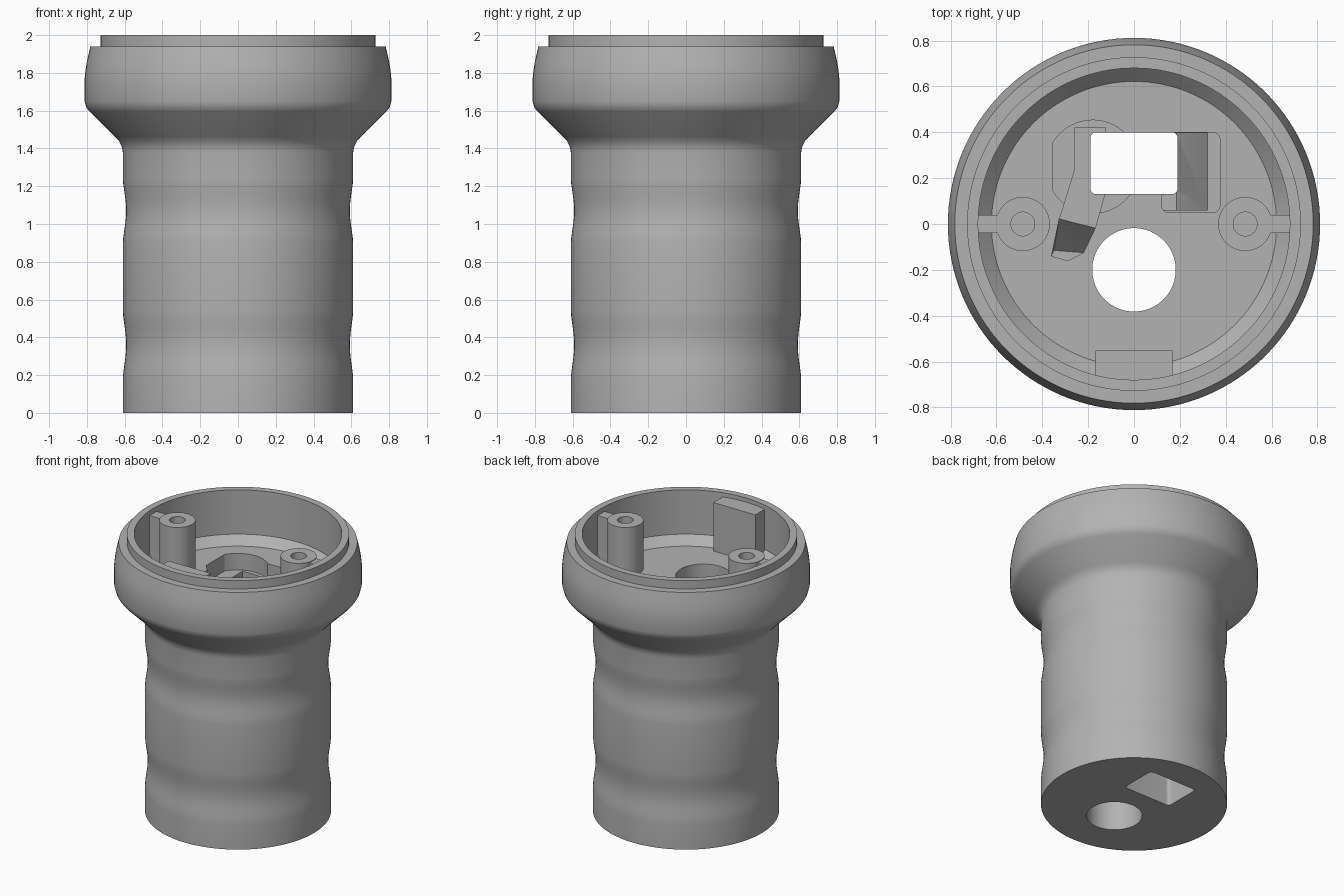
import bpy, bmesh, math

default = bpy.data.objects.get("Cube")
if default:
    bpy.data.objects.remove(default, do_unlink=True)

grey = bpy.data.materials.new("plain_grey")
grey.use_nodes = True
colour = (0.45, 0.45, 0.45, 1)
grey.diffuse_color = colour
grey.node_tree.nodes["Principled BSDF"].inputs["Base Color"].default_value = colour


def finish(name, bm):
    bmesh.ops.recalc_face_normals(bm, faces=bm.faces)
    mesh = bpy.data.meshes.new(name)
    bm.to_mesh(mesh)
    bm.free()
    mesh.materials.append(grey)
    obj = bpy.data.objects.new(name, mesh)
    bpy.context.collection.objects.link(obj)
    return obj


def lathe(name, profile, x=0, y=0, steps=128):
    """Turn an open (radius, height) profile round z and cap both ends."""
    bm = bmesh.new()
    turns = [math.tau * i / steps for i in range(steps)]
    rings = [[bm.verts.new((x + r * math.cos(a), y + r * math.sin(a), z)) for a in turns]
             for r, z in profile]
    for low, high in zip(rings, rings[1:]):
        for i in range(steps):
            j = (i + 1) % steps
            bm.faces.new((low[i], low[j], high[j], high[i]))
    bm.faces.new(rings[0][::-1])
    bm.faces.new(rings[-1])
    return finish(name, bm)


def prism(name, points, z0, z1):
    """Extrude a flat outline between two heights."""
    bm = bmesh.new()
    face = bm.faces.new([bm.verts.new((x, y, z0)) for x, y in points])
    up = bmesh.ops.extrude_face_region(bm, geom=[face])["geom"]
    for v in up:
        if isinstance(v, bmesh.types.BMVert):
            v.co.z = z1
    return finish(name, bm)


def hull(name, points):
    bm = bmesh.new()
    for p in points:
        bm.verts.new(p)
    bmesh.ops.convex_hull(bm, input=bm.verts)
    return finish(name, bm)


def rectangle(x0, x1, y0, y1, r=0):
    """Outline of a rectangle with rounded corners."""
    if r == 0:
        return [(x0, y0), (x1, y0), (x1, y1), (x0, y1)]
    centres = [(x1 - r, y1 - r), (x0 + r, y1 - r), (x0 + r, y0 + r), (x1 - r, y0 + r)]
    return [(cx + r * math.cos(math.radians(90 * q + 15 * k)),
             cy + r * math.sin(math.radians(90 * q + 15 * k)))
            for q, (cx, cy) in enumerate(centres) for k in range(7)]


def cut(target, cutter):
    mod = target.modifiers.new("cut", "BOOLEAN")
    mod.operation = "DIFFERENCE"
    mod.solver = "EXACT"
    mod.object = cutter
    bpy.context.view_layer.objects.active = target
    bpy.ops.object.modifier_apply(modifier=mod.name)
    bpy.data.objects.remove(cutter, do_unlink=True)


def groove(z0, z1, depth=0.018, n=10):
    """Shallow waist round the grip."""
    return [(0.61 - depth * math.sin(math.pi * i / n) ** 1.5, z0 + (z1 - z0) * i / n)
            for i in range(n + 1)]


FLOOR, TOP, OVER = 1.62, 1.97, 1.66

# Turned body: grooved grip, flared head, stepped lip and shallow cup
profile = [(0.61, 0)] + groove(0.18, 0.54) + groove(0.9, 1.24)
profile += [(0.61, 1.38), (0.615, 1.41), (0.63, 1.44), (0.65, 1.462),
            (0.785, 1.595), (0.803, 1.617), (0.812, 1.65), (0.812, 1.77),
            (0.808, 1.81), (0.80, 1.86), (0.782, 1.94), (0.728, 1.94),
            (0.728, 2), (0.68, 2), (0.68, 1.68), (0.622, FLOOR)]
body = lathe("body", profile)

# Round and rectangular shafts right through the grip
cut(body, lathe("round_cutter", [(0.182, -0.1), (0.182, OVER)], 0, -0.2, 96))
cut(body, prism("shaft_cutter", rectangle(-0.19, 0.19, 0.13, 0.4, 0.025), -0.1, OVER))

# Shallow pocket beside the shaft, with a ramp falling into it
cut(body, prism("side_pocket_cutter", rectangle(0.12, 0.375, 0.05, 0.399, 0.03), 1.53, OVER))
cut(body, hull("ramp_cutter", [(x, y, z) for y in (0.062, 0.398)
                               for x, z in ((0.12, 1.55), (0.32, 1.55), (0.32, 1.5),
                                            (0.185, 1.1), (0.12, 1.1))]))

# Round pocket with one flat side
arc = [math.radians(-150 + 300 * i / 48) for i in range(49)]
cut(body, prism("round_pocket_cutter",
                [(-0.18 + 0.203 * math.cos(a), 0.25 + 0.203 * math.sin(a)) for a in arc],
                1.5, OVER))

# Angled cable channel ending in a downward ramp
cut(body, prism("channel_cutter",
                [(-0.257, 0.42), (-0.257, 0.24), (-0.325, 0.02), (-0.17, -0.02),
                 (-0.125, 0.14), (-0.125, 0.42)], 1.4, OVER))
deep = [(-0.35, -0.115), (-0.22, -0.125), (-0.36, -0.14), (-0.29, -0.16)]
start = [(-0.326, 0.022), (-0.169, -0.018)]
cut(body, hull("channel_end_cutter",
               [(x, y, OVER) for x, y in start + deep]
               + [(x, y, 1.4) for x, y in start] + [(x, y, 1.25) for x, y in deep]))

# Screw posts, each tied to the wall by a rib
parts = [body]
for side, s in (("left", 1), ("right", -1)):
    parts.append(lathe(side + "_screw_post",
                       [(0.118, 1.6), (0.118, TOP), (0.052, TOP), (0.052, 1.65)],
                       s * 0.485, 0, 48))
    x0, x1 = sorted((s * 0.59, s * 0.70))
    parts.append(prism(side + "_post_rib", rectangle(x0, x1, -0.04, 0.04), 1.6, TOP - 0.005))

# Locating block inside the front wall
parts.append(prism("front_block", rectangle(-0.168, 0.168, -0.70, -0.552), 1.6, TOP))

bpy.ops.object.select_all(action="DESELECT")
for part in parts:
    part.select_set(True)
bpy.context.view_layer.objects.active = body
bpy.ops.object.shade_smooth_by_angle(angle=math.radians(30))
